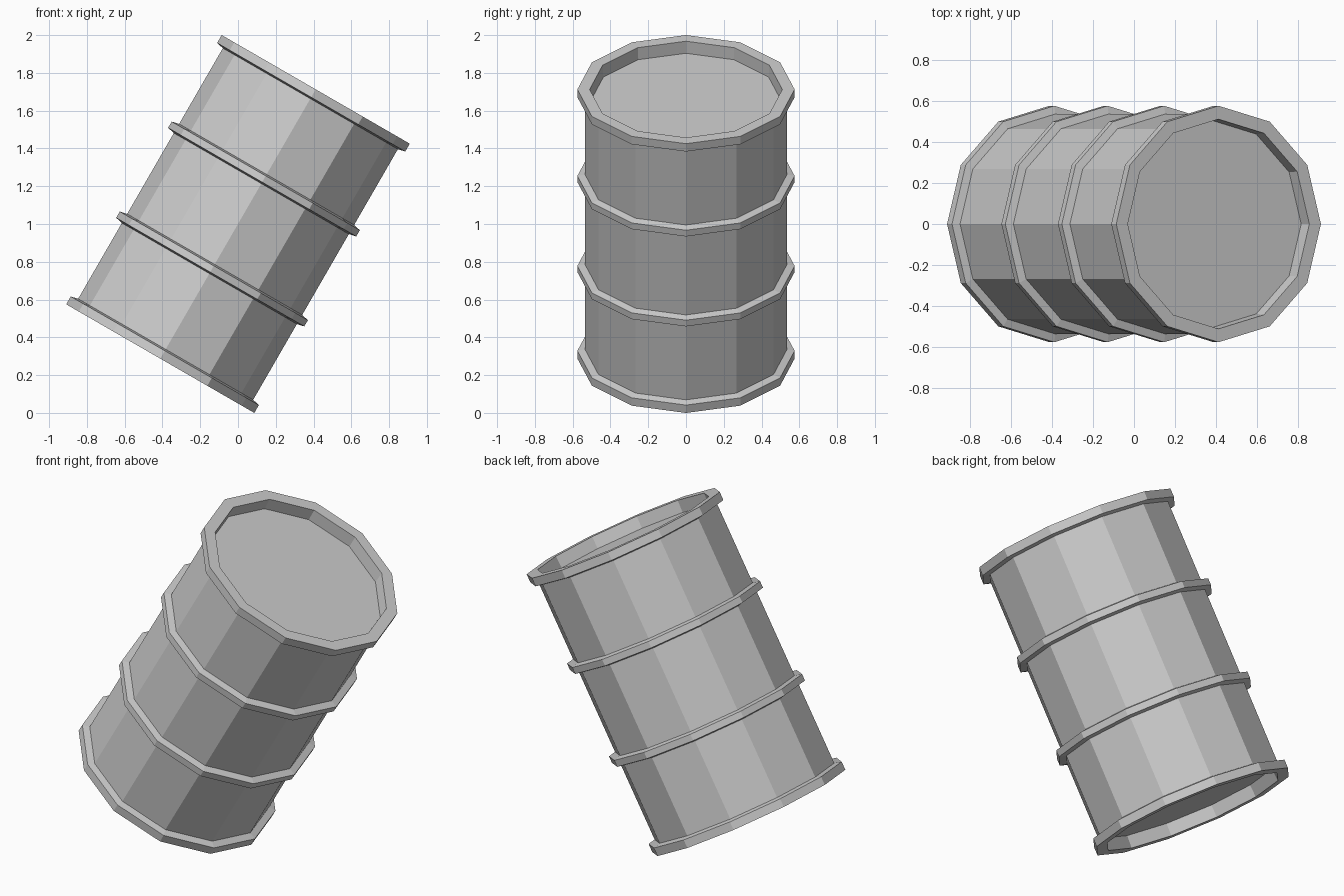
import bpy, bmesh
from math import cos, sin, tau, radians

if "Cube" in bpy.data.objects:
    bpy.data.objects.remove(bpy.data.objects["Cube"])

SIDES = 12
R_BODY, R_RIM, R_IN = 0.535, 0.575, 0.51
H, RIM_H, BEVEL, LID = 0.823, 0.048, 0.009, 0.752   # half height, rim height, slope, lid height
HOOP, HOOP_HALF = 0.275, 0.019                      # hoop height and half thickness


def half_profile():
    # (radius, height) from the middle hoop up over the rim to the recessed lid
    return [
        (R_BODY, HOOP - HOOP_HALF - BEVEL), (R_RIM, HOOP - HOOP_HALF),
        (R_RIM, HOOP + HOOP_HALF), (R_BODY, HOOP + HOOP_HALF + BEVEL),
        (R_BODY, H - RIM_H - BEVEL), (R_RIM, H - RIM_H),
        (R_RIM, H), (R_IN, H), (R_IN - 0.005, LID),
    ]


def lathe(name, profile):
    bm = bmesh.new()
    rings = [[bm.verts.new((r * cos(tau * i / SIDES), r * sin(tau * i / SIDES), z))
              for i in range(SIDES)] for r, z in profile]
    for a, b in zip(rings, rings[1:]):
        for i in range(SIDES):
            j = (i + 1) % SIDES
            bm.faces.new((a[i], a[j], b[j], b[i]))
    # recessed lids
    bm.faces.new(rings[0][::-1])
    bm.faces.new(rings[-1])
    bmesh.ops.recalc_face_normals(bm, faces=bm.faces)
    mesh = bpy.data.meshes.new(name)
    bm.to_mesh(mesh)
    bm.free()
    obj = bpy.data.objects.new(name, mesh)
    bpy.context.collection.objects.link(obj)
    return obj


# Barrel: mirrored profile, tilted 30 degrees towards +x
upper = half_profile()
lower = [(r, -z) for r, z in reversed(upper)]
barrel = lathe("barrel", lower + upper)
barrel.rotation_euler = (0, radians(30), 0)
barrel.location = (0, 0, 1)
